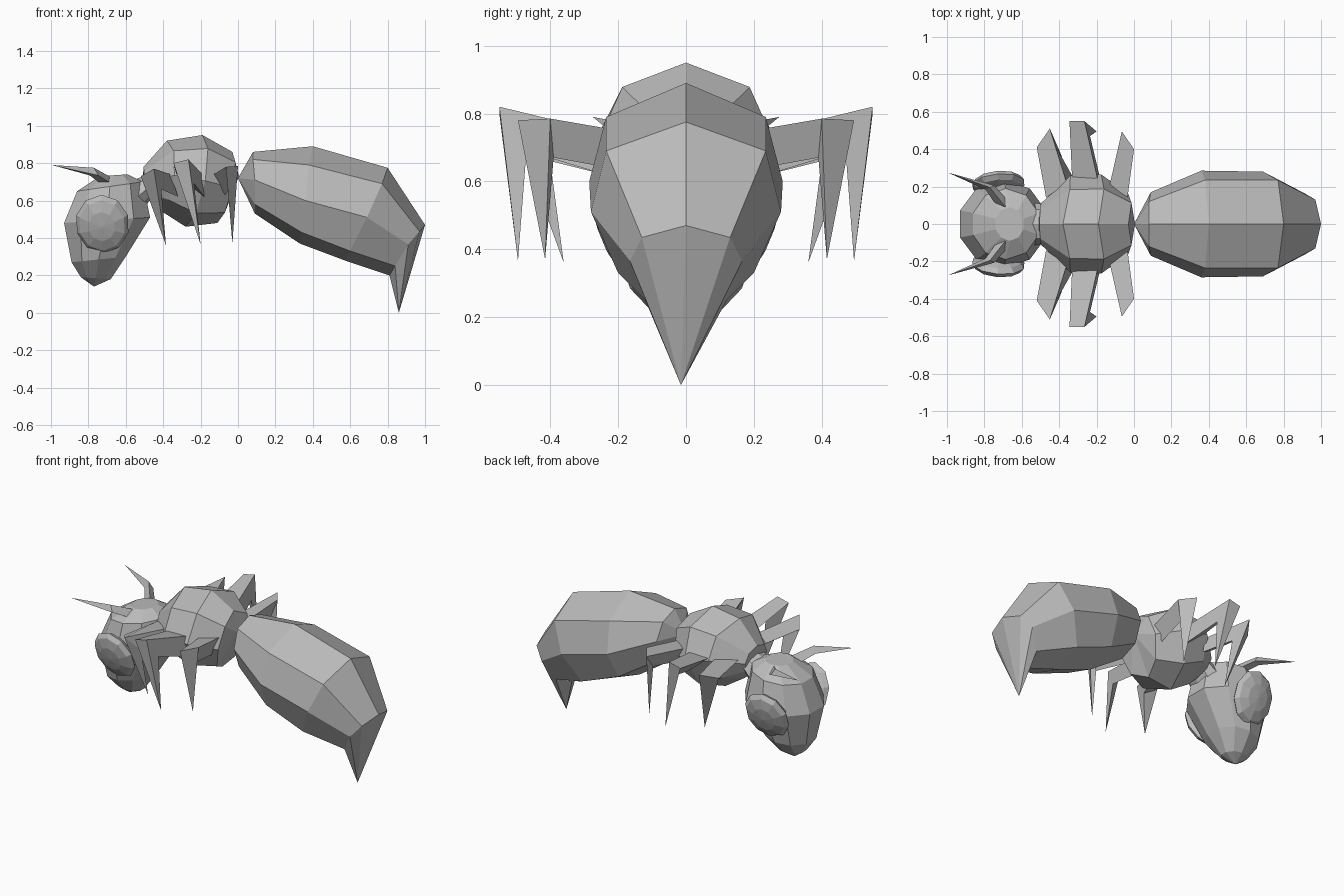
import bpy, bmesh, math
from mathutils import Vector, Matrix

if "Cube" in bpy.data.objects:
    bpy.data.objects.remove(bpy.data.objects["Cube"])

grey = bpy.data.materials.new("plain grey")
grey.use_nodes = True
grey.diffuse_color = (0.5, 0.5, 0.5, 1)
grey.node_tree.nodes["Principled BSDF"].inputs["Base Color"].default_value = (0.5, 0.5, 0.5, 1)


def finish(bm, name):
    bmesh.ops.recalc_face_normals(bm, faces=bm.faces)
    mesh = bpy.data.meshes.new(name)
    bm.to_mesh(mesh)
    bm.free()
    mesh.materials.append(grey)
    ob = bpy.data.objects.new(name, mesh)
    bpy.context.collection.objects.link(ob)
    return ob


def loft(name, rings, start=None, end=None):
    """Skin closed rings of points; optional points close the ends."""
    bm = bmesh.new()
    loops = [[bm.verts.new(p) for p in ring] for ring in rings]
    n = len(loops[0])
    for a, b in zip(loops, loops[1:]):
        for i in range(n):
            j = (i + 1) % n
            bm.faces.new((a[i], a[j], b[j], b[i]))
    for loop, tip in ((loops[0], start), (loops[-1], end)):
        if tip is None:
            bm.faces.new(loop)
        else:
            v = bm.verts.new(tip)
            for i in range(n):
                bm.faces.new((loop[i], loop[(i + 1) % n], v))
    return finish(bm, name)


def mirrored(half):
    """Complete a half section (first and last points lie on y = 0)."""
    return half + [(x, -y, z) for x, y, z in half[-2:0:-1]]


def flipped(points, s):
    return [(x, y * s, z) for x, y, z in points]


# Abdomen: tilted eight-sided sections ending in a sting
abdomen = [
    [(0.08, 0, 0.86), (0.08, 0.12, 0.82), (0.09, 0.17, 0.71), (0.09, 0.12, 0.58), (0.09, 0, 0.53)],
    [(0.40, 0, 0.89), (0.38, 0.235, 0.79), (0.36, 0.285, 0.60), (0.34, 0.20, 0.43), (0.33, 0, 0.37)],
    [(0.80, 0, 0.775), (0.77, 0.235, 0.69), (0.69, 0.28, 0.51), (0.60, 0.20, 0.33), (0.57, 0, 0.28)],
    [(1.0, 0, 0.47), (0.97, 0.13, 0.435), (0.91, 0.165, 0.365), (0.84, 0.12, 0.25), (0.81, 0, 0.2)],
]
loft("abdomen", [mirrored(r) for r in abdomen], (0, 0, 0.72), (0.86, -0.015, 0))


# Thorax: octagonal rings (top x, top z, bottom x, bottom z, half width, side shift in x)
def octagon(tx, tz, bx, bz, w, shift=0):
    half = []
    for i in range(5):
        a = math.pi * i / 4
        t = (1 - math.cos(a)) / 2
        half.append((tx + (bx - tx) * t + shift * math.sin(a), w * math.sin(a), tz + (bz - tz) * t))
    return mirrored(half)


thorax = [(-0.505, 0.78, -0.49, 0.62, 0.11), (-0.38, 0.92, -0.42, 0.55, 0.26, 0.06),
          (-0.19, 0.95, -0.28, 0.46, 0.265, 0.06), (-0.03, 0.86, -0.11, 0.48, 0.16, 0.04)]
loft("thorax", [octagon(*r) for r in thorax], (-0.51, 0, 0.70), (0.005, 0, 0.73))

# Neck joining head and thorax
loft("neck", [octagon(-0.58, 0.70, -0.54, 0.5, 0.12), octagon(-0.46, 0.75, -0.46, 0.62, 0.10)])


# Head: level rings narrowing to the chin (front x, back x, z front, z back, half width)
def level_ring(fx, bx, fz, bz, w):
    ring = []
    for i in range(10):
        a = math.tau * (i + 0.5) / 10
        t = (1 - math.cos(a) / math.cos(math.pi / 10)) / 2
        ring.append((fx + (bx - fx) * t, w * math.sin(a), fz + (bz - fz) * t))
    return ring


head = [(-0.74, -0.59, 0.73, 0.74, 0.09), (-0.86, -0.51, 0.65, 0.70, 0.19),
        (-0.93, -0.47, 0.48, 0.51, 0.235), (-0.89, -0.60, 0.27, 0.30, 0.165),
        (-0.84, -0.68, 0.19, 0.18, 0.07)]
loft("head", [level_ring(*r) for r in head], None, (-0.77, 0, 0.14))

# Legs: base triangle, knee triangle and foot point
legs = {
    "front": ([(-0.47, 0.14, 0.73), (-0.36, 0.22, 0.74), (-0.32, 0.24, 0.62)],
              [(-0.52, 0.41, 0.73), (-0.45, 0.51, 0.77), (-0.41, 0.40, 0.66)], (-0.385, 0.36, 0.36)),
    "middle": ([(-0.33, 0.22, 0.74), (-0.19, 0.22, 0.74), (-0.18, 0.24, 0.62)],
               [(-0.345, 0.55, 0.80), (-0.265, 0.55, 0.82), (-0.235, 0.47, 0.69)], (-0.20, 0.495, 0.365)),
    "back": ([(-0.13, 0.21, 0.74), (-0.035, 0.14, 0.74), (-0.07, 0.17, 0.63)],
             [(-0.065, 0.495, 0.78), (0, 0.40, 0.785), (-0.04, 0.39, 0.67)], (-0.03, 0.415, 0.37)),
}

for side, s in (("left", 1), ("right", -1)):
    for place, (base, knee, foot) in legs.items():
        loft(f"{place}_leg_{side}", [flipped(base, s), flipped(knee, s)], None, flipped([foot], s)[0])

    # Eye: flattened faceted dome, tilted to face slightly down
    bm = bmesh.new()
    bmesh.ops.create_uvsphere(bm, u_segments=10, v_segments=6, radius=1)
    place = (Matrix.Translation((-0.725, 0.213 * s, 0.475))
             @ Matrix.Rotation(0.08 * s, 4, "Z")
             @ Matrix.Rotation(math.pi / 2 - 0.34 * s, 4, "X")
             @ Matrix.Diagonal((0.145, 0.165, 0.05, 1)))
    bmesh.ops.transform(bm, matrix=place, verts=bm.verts)
    finish(bm, f"eye_{side}")

    # Antenna: elbowed spike
    path = [Vector((-0.68, 0.08 * s, 0.69)), Vector((-0.77, 0.195 * s, 0.748))]
    rings = []
    for p, r in zip(path, (0.035, 0.027)):
        rings.append([p + Vector((r * math.cos(a), 0.5 * r * s * math.cos(a), r * math.sin(a)))
                      for a in (math.pi / 2, math.pi * 7 / 6, math.pi * 11 / 6)])
    loft(f"antenna_{side}", rings, None, (-0.995, 0.275 * s, 0.79))
